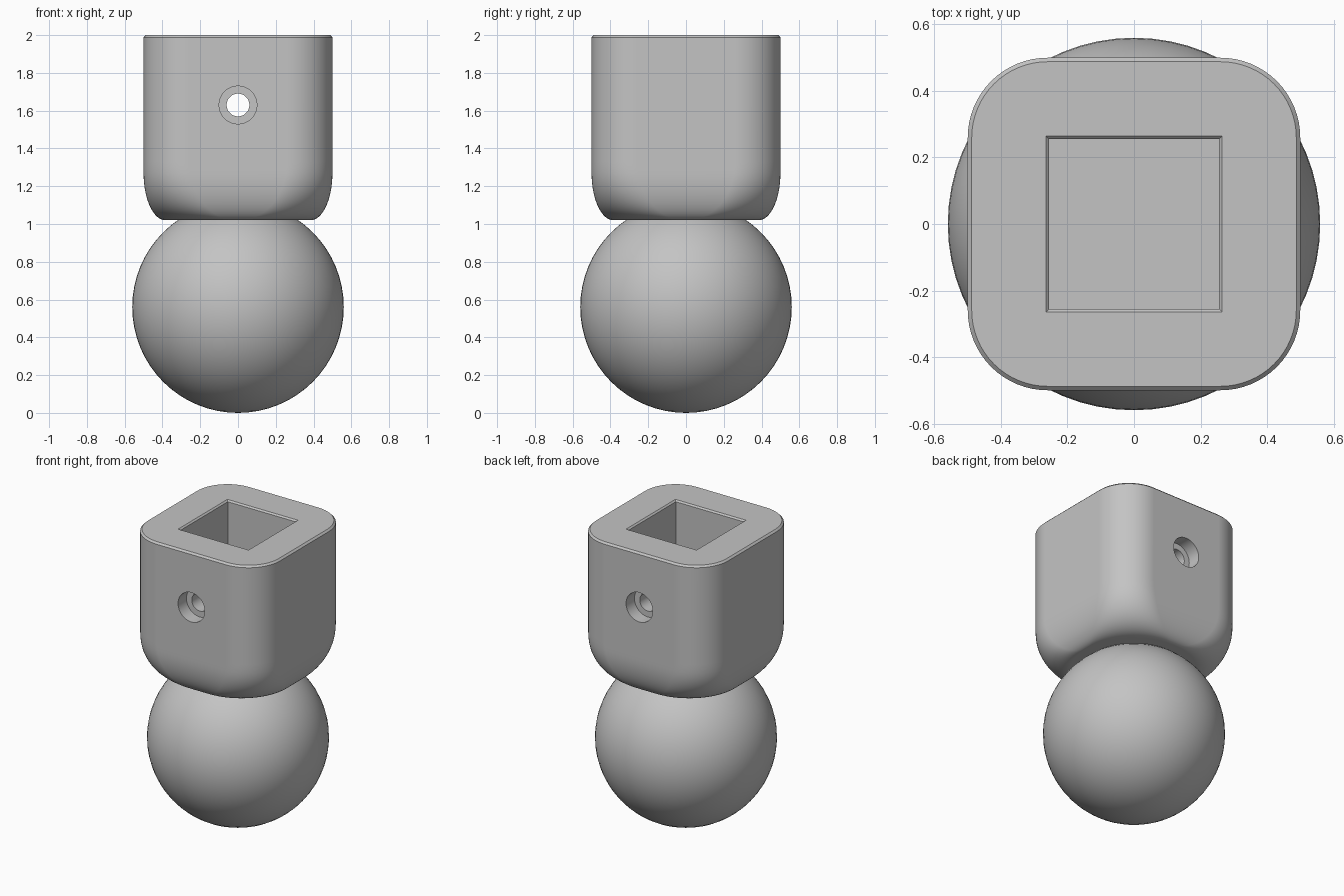
import bpy
import bmesh
from math import cos, sin, pi, sqrt, radians

if "Cube" in bpy.data.objects:
    bpy.data.objects.remove(bpy.data.objects["Cube"], do_unlink=True)

grey = bpy.data.materials.new("plain grey")
grey.use_nodes = True
grey.diffuse_color = (0.55, 0.55, 0.55, 1)
grey.node_tree.nodes["Principled BSDF"].inputs["Base Color"].default_value = grey.diffuse_color


def loft(name, sections, steps):
    """Skin rounded squares given as (half width, corner radius, height)."""
    bm = bmesh.new()
    rings = []
    for half, radius, z in sections:
        ring = []
        for k in range(4):
            mid = pi / 4 + k * pi / 2
            cx = (half - radius) * sqrt(2) * cos(mid)
            cy = (half - radius) * sqrt(2) * sin(mid)
            for i in range(steps + 1):
                a = (k + i / steps) * pi / 2
                ring.append(bm.verts.new((cx + radius * cos(a), cy + radius * sin(a), z)))
        rings.append(ring)
    for low, high in zip(rings, rings[1:]):
        for i in range(len(low)):
            j = (i + 1) % len(low)
            bm.faces.new((low[i], low[j], high[j], high[i]))
    bm.faces.new(rings[0][::-1])
    bm.faces.new(rings[-1])
    bmesh.ops.remove_doubles(bm, verts=bm.verts, dist=1e-5)
    bmesh.ops.recalc_face_normals(bm, faces=bm.faces)
    mesh = bpy.data.meshes.new(name)
    bm.to_mesh(mesh)
    bm.free()
    obj = bpy.data.objects.new(name, mesh)
    bpy.context.collection.objects.link(obj)
    mesh.materials.append(grey)
    return obj


def activate(obj):
    bpy.ops.object.select_all(action='DESELECT')
    obj.select_set(True)
    bpy.context.view_layer.objects.active = obj


# Socket body: rounded square that tucks in to a round base
BASE, SIDE, CORNER = 1.02, 0.25, 0.31
sections = []
for i in range(17):
    drop = cos(i / 16 * pi / 2)
    z = BASE + CORNER * (1 - drop)
    side_drop = max(0, (BASE + SIDE - z) / SIDE)
    half = 0.385 + 0.115 * sqrt(max(0, 1 - side_drop ** 2))
    flat = 0.01 + 0.25 * sqrt(max(0, 1 - drop ** 2))
    sections.append((half, half - flat, z))
sections += [(0.5, 0.24, 1.988), (0.488, 0.228, 2.0)]
body = loft("socket_body", sections, 16)

# Square pocket with a chamfered mouth
pocket = loft("pocket_cutter", [(0.255, 0, 1.25), (0.255, 0, 1.99), (0.275, 0, 2.01)], 1)

# Stepped cross hole, wide at both outer faces
hole = loft("cross_hole_cutter",
            [(r, r, y) for r, y in ((0.1, -0.6), (0.1, -0.41), (0.06, -0.41),
                                    (0.06, 0.41), (0.1, 0.41), (0.1, 0.6))], 12)
hole.rotation_euler.x = radians(90)
hole.location.z = 1.63

for cutter in (pocket, hole):
    cutter.hide_render = True
    mod = body.modifiers.new("cut", 'BOOLEAN')
    mod.operation = 'DIFFERENCE'
    mod.solver = 'EXACT'
    mod.object = cutter
    activate(body)
    bpy.ops.object.modifier_apply(modifier=mod.name)
    bpy.data.objects.remove(cutter, do_unlink=True)

activate(body)
bpy.ops.object.shade_smooth_by_angle(angle=radians(30))
body.modifiers.new("even shading", 'WEIGHTED_NORMAL').keep_sharp = True

# Ball
bpy.ops.mesh.primitive_uv_sphere_add(segments=64, ring_count=32, radius=0.56, location=(0, 0, 0.56))
ball = bpy.context.object
ball.name = "ball"
ball.data.materials.append(grey)
bpy.ops.object.shade_smooth()
